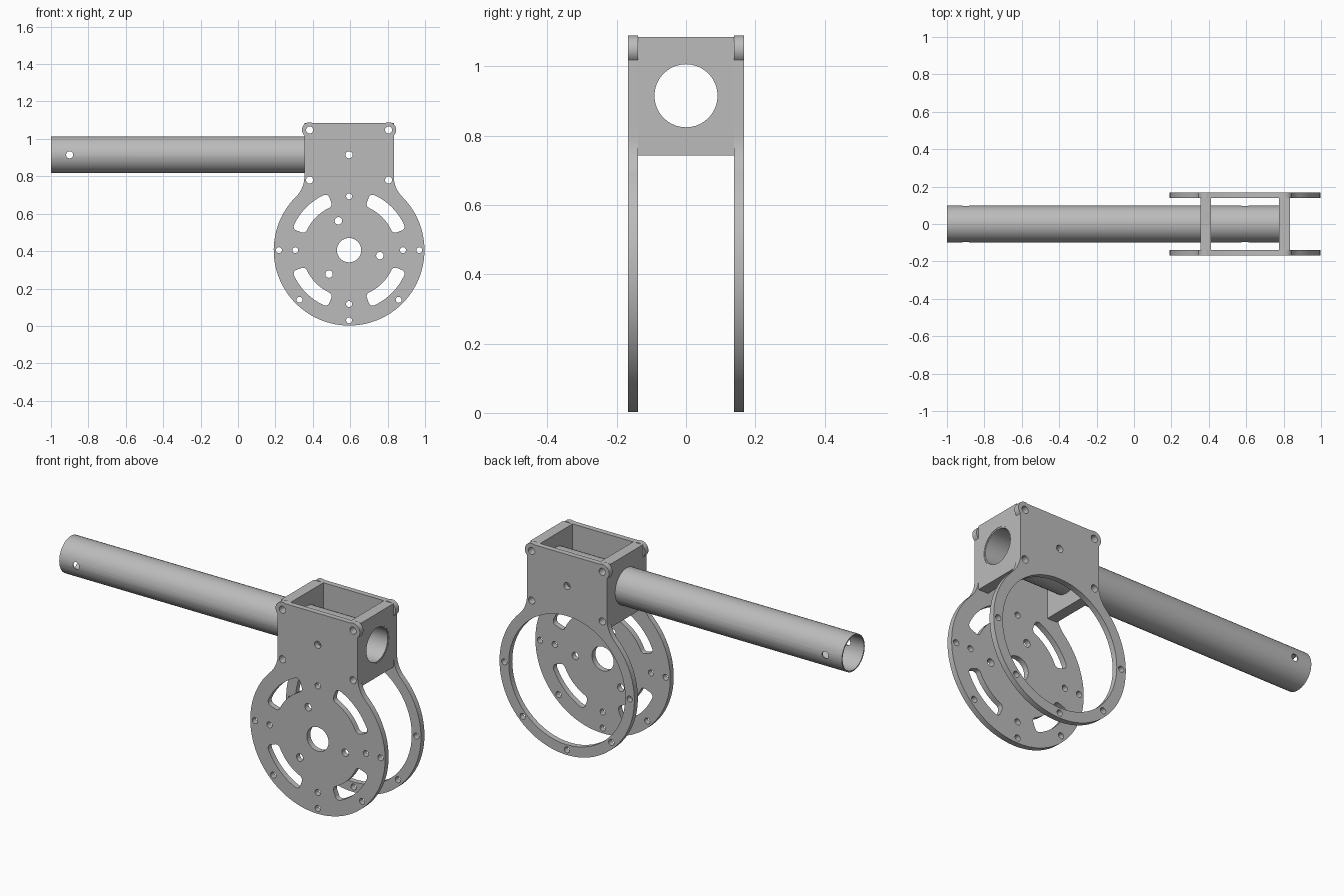
import bpy, bmesh
from math import sin, cos, radians, degrees, atan2, pi
from mathutils import Matrix

default = bpy.data.objects.get("Cube")
if default:
    bpy.data.objects.remove(default)

metal = bpy.data.materials.new("grey_metal")
metal.use_nodes = True
GREY = (0.5, 0.5, 0.5, 1)
metal.diffuse_color = GREY
metal.node_tree.nodes["Principled BSDF"].inputs["Base Color"].default_value = GREY

CX, CZ = 0.594, 0.405        # centre of the round plates
R = 0.403                    # plate radius
NECK, TOP = 0.239, 0.68      # neck half width and height above the centre
EAR_X, EAR_Z, EAR_R = 0.211, 0.643, 0.041
LOW_Z = 0.375                # lower neck bolts
TUBE_Z, TUBE_R = 0.51, 0.098
THICK, HALF_Y = 0.03, 0.168


def arc(x, z, r, a0, a1, n):
    angles = [radians(a0 + (a1 - a0) * i / n) for i in range(n + 1)]
    return [(x + r * cos(a), z + r * sin(a)) for a in angles]


def circle(x, z, r, n=20):
    return arc(x, z, r, 0, 360, n)[:-1]


def polar(r, a):
    return r * cos(radians(a)), r * sin(radians(a))


def rectangle(x0, x1, z0, z1):
    return [(x0, z0), (x1, z0), (x1, z1), (x0, z1)]


def slot(angle, r=0.287, half_w=0.037, half_a=24.5, corner=0.022):
    """Curved slot: a rounded rectangle bent around the plate centre."""
    half_l = radians(half_a) * r
    w, l = half_w - corner, half_l - corner
    flat = []
    for sx, sy, a in ((1, 1, 0), (-1, 1, 90), (-1, -1, 180), (1, -1, 270)):
        flat += arc(sx * w, sy * l, corner, a, a + 90, 5)
        nx, ny = (-1, 1) if a == 0 else (-1, -1) if a == 90 else (1, -1) if a == 180 else (1, 1)
        ex, ey = flat[-1]
        tx = w * nx if a in (0, 180) else ex
        ty = l * ny if a in (90, 270) else ey
        flat += [(ex + (tx - ex) * i / 8, ey + (ty - ey) * i / 8) for i in range(1, 8)]
    return [polar(r + u, angle + degrees(v / r)) for u, v in flat]


def extrude_profile(name, loops, depth, location, axis="Y"):
    """Fill an outline with holes and extrude it, centred along the axis."""
    bm = bmesh.new()
    for loop in loops:
        verts = [bm.verts.new((x, z, -depth / 2)) for x, z in loop]
        for i, v in enumerate(verts):
            bm.edges.new((verts[i - 1], v))
    bmesh.ops.triangle_fill(bm, use_beauty=True, edges=bm.edges[:], normal=(0, 0, 1))
    out = bmesh.ops.extrude_face_region(bm, geom=bm.faces[:], use_keep_orig=True)
    moved = [g for g in out["geom"] if isinstance(g, bmesh.types.BMVert)]
    bmesh.ops.translate(bm, verts=moved, vec=(0, 0, depth))
    bmesh.ops.rotate(bm, verts=bm.verts[:], matrix=Matrix.Rotation(pi / 2, 3, "X"))
    if axis == "X":
        bmesh.ops.rotate(bm, verts=bm.verts[:], matrix=Matrix.Rotation(pi / 2, 3, "Z"))
    bmesh.ops.recalc_face_normals(bm, faces=bm.faces[:])
    mesh = bpy.data.meshes.new(name)
    bm.to_mesh(mesh)
    bm.free()
    mesh.materials.append(metal)
    obj = bpy.data.objects.new(name, mesh)
    obj.location = location
    bpy.context.collection.objects.link(obj)
    return obj


def cut(obj, cutter):
    mod = obj.modifiers.new("hole", "BOOLEAN")
    mod.operation, mod.solver, mod.object = "DIFFERENCE", "EXACT", cutter
    bpy.context.view_layer.update()
    graph = bpy.context.evaluated_depsgraph_get()
    mesh = bpy.data.meshes.new_from_object(obj.evaluated_get(graph))
    obj.modifiers.clear()
    obj.data = mesh
    bpy.data.objects.remove(cutter)


# Plate outline: round disc, concave fillets, straight neck and two ears
fil_r, fil_z = 0.155, 0.395
fil_x = NECK + fil_r
tangent = degrees(atan2(fil_z, fil_x))
half = arc(0, 0, R, -90, tangent, 40)
half += arc(fil_x, fil_z, fil_r, 180 + tangent, 180, 10)[1:]
half += arc(EAR_X, EAR_Z, EAR_R, -47, 115, 14)
outline = half + [(-x, z) for x, z in reversed(half[1:])]

neck_bolts = [circle(s * EAR_X, z, 0.019) for s in (-1, 1) for z in (LOW_Z, EAR_Z)]
rim_bolts = [circle(*polar(0.375, a), 0.016) for a in (180, 225, 270, 315, 0)]
pin = [circle(0, TUBE_Z, 0.019)]
shared = [outline] + neck_bolts + rim_bolts + pin

# Front plate with hub, curved slots and inner bolts
front = shared + [circle(0, 0, 0.065, 32)]
front += [circle(*polar(0.288, a), 0.016) for a in (0, 90, 180, 270)]
front += [circle(*polar(0.167, a), 0.02) for a in (110, 230, 350)]
front += [slot(a) for a in (45, 135, 225, 315)]
plate_y = HALF_Y - THICK / 2
parts = [extrude_profile("front_plate", front, THICK, (CX, -plate_y, CZ))]

# Back plate is an open ring
parts.append(extrude_profile("back_ring_plate", shared + [circle(0, 0, 0.348, 64)],
                             THICK, (CX, plate_y, CZ)))

# Spacer blocks between the plates, bored for the tube and the bolts
for name, s in (("left_spacer_block", 1), ("right_spacer_block", -1)):
    x0, x1 = sorted((s * 0.181, s * NECK))
    loops = [rectangle(x0, x1, 0.337, TOP)]
    loops += [circle(s * EAR_X, z, 0.019) for z in (LOW_Z, EAR_Z)]
    block = extrude_profile(name, loops, 2 * (HALF_Y - THICK), (CX, 0, CZ))
    bore = extrude_profile("bore_cutter", [circle(0, 0, TUBE_R, 40)], 0.3,
                           (CX + s * EAR_X, 0, CZ + TUBE_Z), "X")
    cut(block, bore)
    parts.append(block)

# Long thin tube with cross holes
x_end = CX + NECK - 0.002
tube = extrude_profile("long_tube", [circle(0, 0, TUBE_R, 40), circle(0, 0, 0.091, 40)],
                       x_end + 1, ((x_end - 1) / 2, 0, CZ + TUBE_Z), "X")
for x in (-0.9, CX):
    cut(tube, extrude_profile("pin_cutter", [circle(0, 0, 0.019)], 0.5, (x, 0, CZ + TUBE_Z)))
parts.append(tube)

# Smooth round walls, keep the edges sharp
bpy.ops.object.select_all(action="DESELECT")
for obj in parts:
    obj.select_set(True)
bpy.context.view_layer.objects.active = parts[0]
bpy.ops.object.shade_smooth_by_angle(angle=radians(30))
